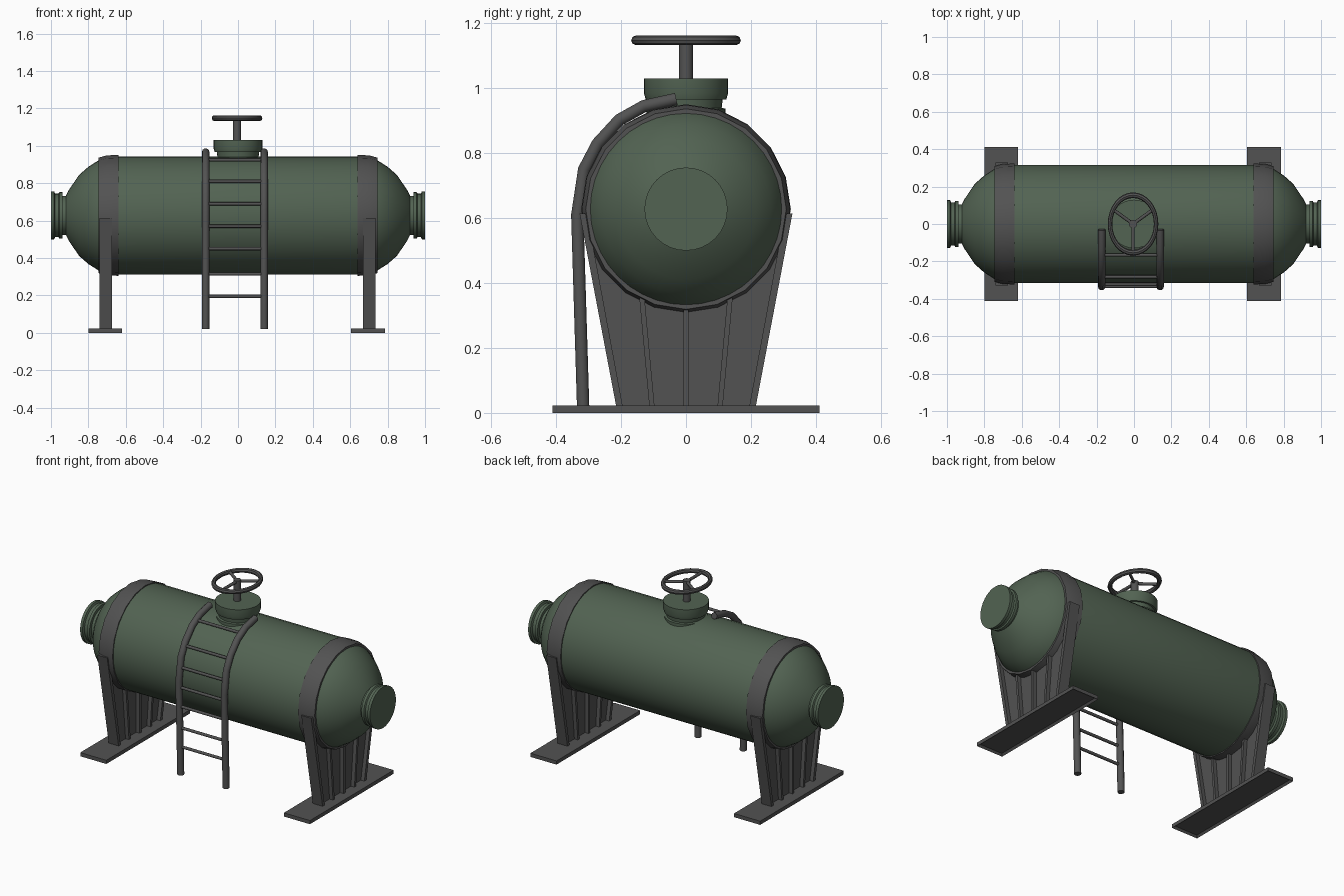
import bpy, bmesh
from math import sin, cos, pi, radians
from mathutils import Matrix

if "Cube" in bpy.data.objects:
    bpy.data.objects.remove(bpy.data.objects["Cube"])

ZC = 0.628  # height of the tank axis


def material(name, rgb):
    m = bpy.data.materials.new(name)
    m.diffuse_color = (*rgb, 1)
    m.use_nodes = True
    m.node_tree.nodes["Principled BSDF"].inputs["Base Color"].default_value = m.diffuse_color
    return m


GREEN = material("tank_green", (0.085, 0.125, 0.085))
GREY = material("dark_steel", (0.085, 0.085, 0.085))


def finish(name, bm, mat, angle=30):
    bmesh.ops.recalc_face_normals(bm, faces=bm.faces)
    me = bpy.data.meshes.new(name)
    bm.to_mesh(me)
    bm.free()
    ob = bpy.data.objects.new(name, me)
    bpy.context.collection.objects.link(ob)
    me.materials.append(mat)
    if angle:
        bpy.ops.object.select_all(action='DESELECT')
        ob.select_set(True)
        bpy.context.view_layer.objects.active = ob
        bpy.ops.object.shade_smooth_by_angle(angle=radians(angle))
    return ob


def lathe(name, profile, sides, mat, axis='X', closed=False):
    """Revolve (position along axis, radius) points round the X tank axis or the Z axis."""
    bm = bmesh.new()
    rings = []
    for t, r in profile:
        ring = []
        for i in range(sides):
            a, b = r * cos(2 * pi * i / sides), r * sin(2 * pi * i / sides)
            ring.append(bm.verts.new((t, a, ZC + b) if axis == 'X' else (a, b, t)))
        rings.append(ring)
    pairs = list(zip(rings, rings[1:]))
    if closed:
        pairs.append((rings[-1], rings[0]))
    else:
        bm.faces.new(rings[0])
        bm.faces.new(rings[-1])
    for p, q in pairs:
        for i in range(sides):
            j = (i + 1) % sides
            bm.faces.new((p[i], p[j], q[j], q[i]))
    return finish(name, bm, mat)


def prism(bm, yz, x0, x1):
    """Extrude a YZ outline from x0 to x1."""
    a = [bm.verts.new((x0, y, z)) for y, z in yz]
    b = [bm.verts.new((x1, y, z)) for y, z in yz]
    bm.faces.new(a)
    bm.faces.new(b)
    for i in range(len(yz)):
        j = (i + 1) % len(yz)
        bm.faces.new((a[i], a[j], b[j], b[i]))


def tube(name, points, radius, res=2):
    cu = bpy.data.curves.new(name, 'CURVE')
    cu.dimensions = '3D'
    cu.bevel_depth, cu.bevel_resolution, cu.use_fill_caps = radius, res, True
    sp = cu.splines.new('POLY')
    sp.points.add(len(points) - 1)
    for p, co in zip(sp.points, points):
        p.co = (*co, 1)
    ob = bpy.data.objects.new(name, cu)
    bpy.context.collection.objects.link(ob)
    cu.materials.append(GREY)
    bpy.ops.object.select_all(action='DESELECT')
    ob.select_set(True)
    bpy.context.view_layer.objects.active = ob
    bpy.ops.object.convert(target='MESH')
    bpy.ops.object.shade_smooth_by_angle(angle=radians(50))


# Tank shell with domed ends
half = [(0.65, 0.315), (0.74, 0.298), (0.80, 0.26), (0.85, 0.216),
        (0.905, 0.135), (0.93, 0.085), (0.945, 0.05)]
lathe("tank_shell", [(-x, r) for x, r in reversed(half)] + half, 40, GREEN)

for s, side in ((-1, "left"), (1, "right")):
    # End flange
    flange = [(0.90, 0.105), (0.938, 0.105), (0.938, 0.124), (0.955, 0.124), (0.960, 0.116),
              (0.978, 0.116), (0.983, 0.128), (1.0, 0.128)]
    lathe(side + "_end_flange", [(s * x, r) for x, r in flange], 32, GREEN)
    # Strap around the tank
    strap = [(0.64, 0.30), (0.64, 0.323), (0.70, 0.321), (0.745, 0.309), (0.745, 0.285)]
    lathe(side + "_strap", [(s * x, r) for x, r in strap], 20, GREY, closed=True)

    # Saddle: central web, slanted end plates and stiffening ribs
    xc = 0.701 if s > 0 else -0.707
    bm = bmesh.new()
    prism(bm, [(-0.205, 0.02), (0.205, 0.02), (0.28, 0.48), (-0.28, 0.48)], xc - 0.01, xc + 0.01)
    for m in (-1, 1):
        prism(bm, [(m * 0.215, 0.02), (m * 0.328, 0.615), (m * 0.305, 0.615), (m * 0.195, 0.02)],
              xc - 0.034, xc + 0.034)
    for y in (-0.105, 0, 0.105):
        prism(bm, [(y - 0.008, 0.02), (y + 0.008, 0.02), (y * 1.35 + 0.008, 0.42),
                   (y * 1.35 - 0.008, 0.42)], xc - 0.034, xc + 0.034)
    finish(side + "_saddle", bm, GREY, 0)

    # Base plate, hollow underneath
    px = 0.695 if s > 0 else -0.71
    bm = bmesh.new()
    bmesh.ops.create_cube(bm, size=1, matrix=Matrix.Translation((px, 0, 0.0115))
                          @ Matrix.Diagonal((0.18, 0.824, 0.023, 1)))
    bottom = min(bm.faces, key=lambda f: f.calc_center_median().z)
    bmesh.ops.inset_region(bm, faces=[bottom], thickness=0.015)
    bmesh.ops.translate(bm, verts=bottom.verts, vec=(0, 0, 0.012))
    finish(side + "_base_plate", bm, GREY, 0)

# Manhole neck and lid
lathe("manhole", [(0.88, 0.122), (0.937, 0.122), (0.940, 0.110), (0.966, 0.113),
                  (0.966, 0.124), (0.985, 0.130), (1.03, 0.130)], 32, GREEN, 'Z')

# Valve stem and oval hand wheel
WX, WZ = -0.005, 1.148
lathe("valve_stem", [(1.02, 0.022), (1.158, 0.022)], 16, GREY, 'Z').location.x = WX
wheel = lathe("hand_wheel", [(0.015 * sin(k * pi / 4), 0.154 + 0.015 * cos(k * pi / 4))
                             for k in range(8)], 32, GREY, 'Z', closed=True)
wheel.location = (WX, 0, WZ)
wheel.scale.x = 0.8
for k, a in enumerate((-90, 30, 150)):
    a = radians(a)
    tube(f"wheel_spoke_{k + 1}", [(WX, 0, WZ), (WX + 0.123 * cos(a), 0.154 * sin(a), WZ)], 0.009)

# Ladder rails bent over the tank
path = [(-0.317, 0.02), (-0.335, 0.61), (-0.314, 0.75), (-0.272, 0.83),
        (-0.205, 0.903), (-0.13, 0.945), (-0.03, 0.967)]
X0, X1 = -0.173, 0.140
for x, side in ((X0, "left"), (X1, "right")):
    tube(side + "_ladder_rail", [(x, y, z) for y, z in path], 0.020, 3)

# Rungs, placed on the rail path by height
for k, z in enumerate((0.195, 0.315, 0.45, 0.57, 0.69, 0.81, 0.925)):
    for (y0, z0), (y1, z1) in zip(path, path[1:]):
        if z0 <= z < z1:
            y = y0 + (y1 - y0) * (z - z0) / (z1 - z0)
            tube(f"ladder_rung_{k + 1}", [(X0, y, z), (X1, y, z)], 0.009)
